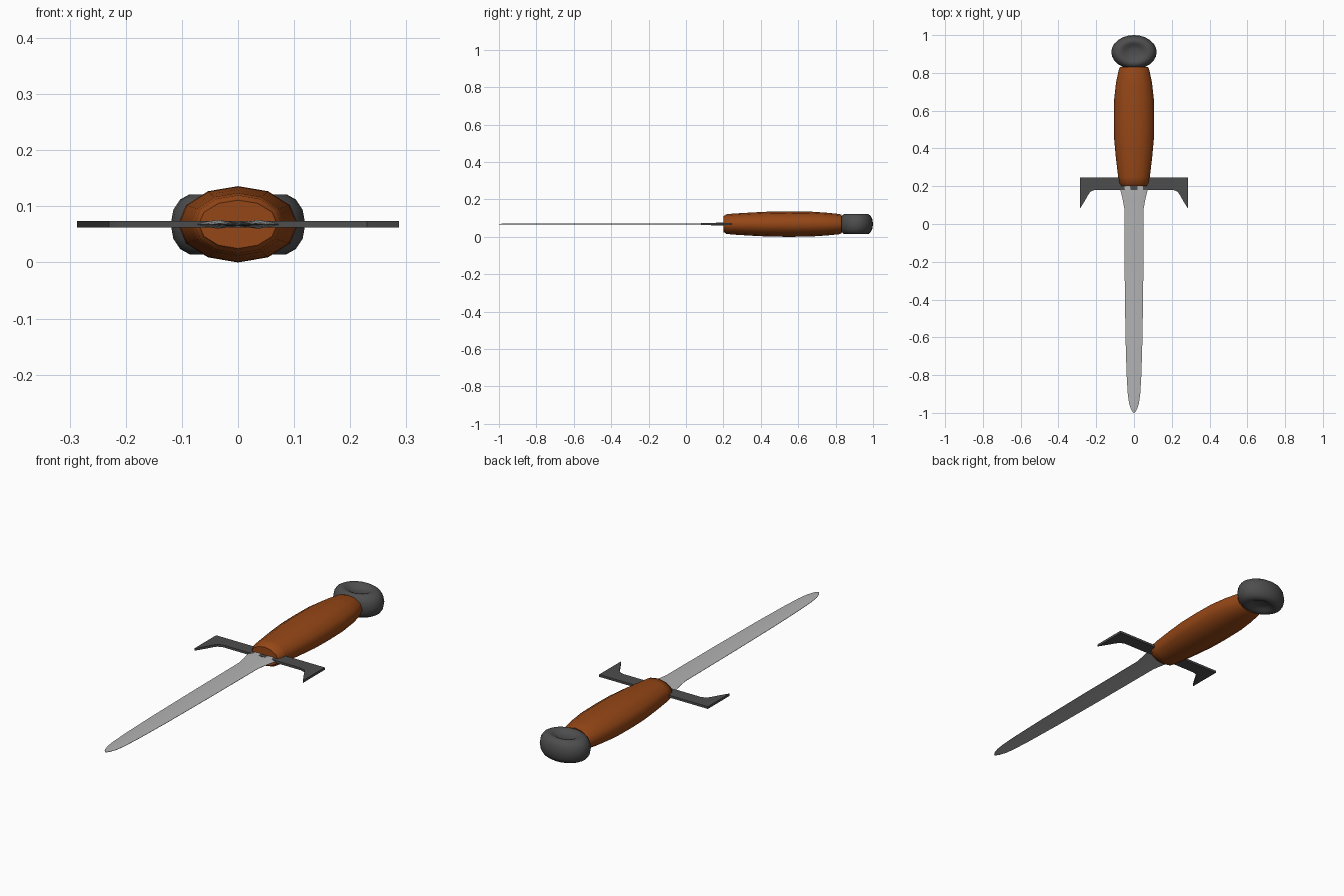
import bpy, math

if "Cube" in bpy.data.objects:
    bpy.data.objects.remove(bpy.data.objects["Cube"])

ZC = 0.068  # height of the dagger's mid plane


def material(name, rgb):
    m = bpy.data.materials.new(name)
    m.diffuse_color = (*rgb, 1)
    m.use_nodes = True
    m.node_tree.nodes["Principled BSDF"].inputs["Base Color"].default_value = m.diffuse_color
    return m


def build(name, verts, faces, mat, angle):
    me = bpy.data.meshes.new(name)
    me.from_pydata(verts, [], faces)
    me.materials.append(mat)
    ob = bpy.data.objects.new(name, me)
    bpy.context.collection.objects.link(ob)
    bpy.ops.object.select_all(action='DESELECT')
    ob.select_set(True)
    bpy.context.view_layer.objects.active = ob
    bpy.ops.object.mode_set(mode='EDIT')
    bpy.ops.mesh.select_all(action='SELECT')
    bpy.ops.mesh.normals_make_consistent(inside=False)
    bpy.ops.object.mode_set(mode='OBJECT')
    bpy.ops.object.shade_smooth_by_angle(angle=math.radians(angle))
    return ob


def loft(name, rings, mat, angle):
    """Skin closed rings of equal length and cap both ends."""
    n = len(rings[0])
    verts = [p for r in rings for p in r]
    faces = [(i * n + j, i * n + (j + 1) % n, (i + 1) * n + (j + 1) % n, (i + 1) * n + j)
             for i in range(len(rings) - 1) for j in range(n)]
    faces += [tuple(range(n)), tuple(range(len(verts) - n, len(verts)))]
    return build(name, verts, faces, mat, angle)


def ellipse(n):
    return [(math.sin(2 * math.pi * k / n), math.cos(2 * math.pi * k / n)) for k in range(n)]


wood = material("wood", (0.30, 0.062, 0.008))
iron = material("dark_iron", (0.075, 0.075, 0.075))
steel = material("steel", (0.45, 0.45, 0.45))

# Grip: twelve-sided barrel with a small collar; (y, half width, half height)
grip = [(0.20, 0.070, 0.043), (0.21, 0.073, 0.047), (0.214, 0.078, 0.052),
        (0.25, 0.084, 0.056), (0.35, 0.096, 0.062), (0.45, 0.105, 0.067), (0.55, 0.107, 0.068),
        (0.66, 0.105, 0.067), (0.75, 0.095, 0.061), (0.82, 0.080, 0.054), (0.832, 0.074, 0.050)]
loft("grip", [[(w * s, y, ZC + h * c) for s, c in ellipse(12)] for y, w, h in grip], wood, 50)

# Pommel: oval disc, dished on both flat sides; (radius fraction, height)
half = [(0.20, 0.037), (0.38, 0.042), (0.50, 0.050), (0.60, 0.0535), (0.72, 0.0535),
        (0.86, 0.044), (0.96, 0.026)]
profile = half + [(1.0, 0.0)] + [(r, -z) for r, z in reversed(half)]
loft("pommel", [[(0.12 * r * s, 0.91 + 0.09 * r * c, ZC + z) for s, c in ellipse(24)]
                for r, z in profile], iron, 60)

# Guard: flat crossbar with hooked, pointed ends
side = [(0.287, 0.245), (0.287, 0.08), (0.262, 0.12), (0.245, 0.15), (0.23, 0.172), (0.205, 0.181)]
outline = side + [(-x, y) for x, y in reversed(side)]
loft("guard", [[(x, y, ZC + z) for x, y in outline] for z in (-0.0055, 0.0055)], iron, 30)

# Blade: thin ridged section swelling into two lobes at the guard;
# (y, half width, lobe half thickness, centre half thickness)
rows = [(0.215, 0.075, 0.0075, 0.003), (0.18, 0.072, 0.008, 0.003), (0.13, 0.060, 0.006, 0.003),
        (0.08, 0.051, 0.0035, 0.003), (-0.30, 0.049, 0.0028, 0.003), (-0.60, 0.045, 0.0022, 0.003),
        (-0.80, 0.039, 0.002, 0.003), (-0.90, 0.033, 0.002, 0.003), (-0.95, 0.026, 0.0018, 0.003),
        (-0.985, 0.014, 0.0012, 0.002), (-1.0, 0.003, 0.0005, 0.001)]


def section(y, w, lobe, mid):
    top = [(-1, 0.0008), (-0.5, lobe), (0, mid), (0.5, lobe), (1, 0.0008)]
    return ([(x * w, y, ZC + z) for x, z in top] +
            [(x * w, y, ZC - z) for x, z in reversed(top)])


loft("blade", [section(*r) for r in rows], steel, 30)
